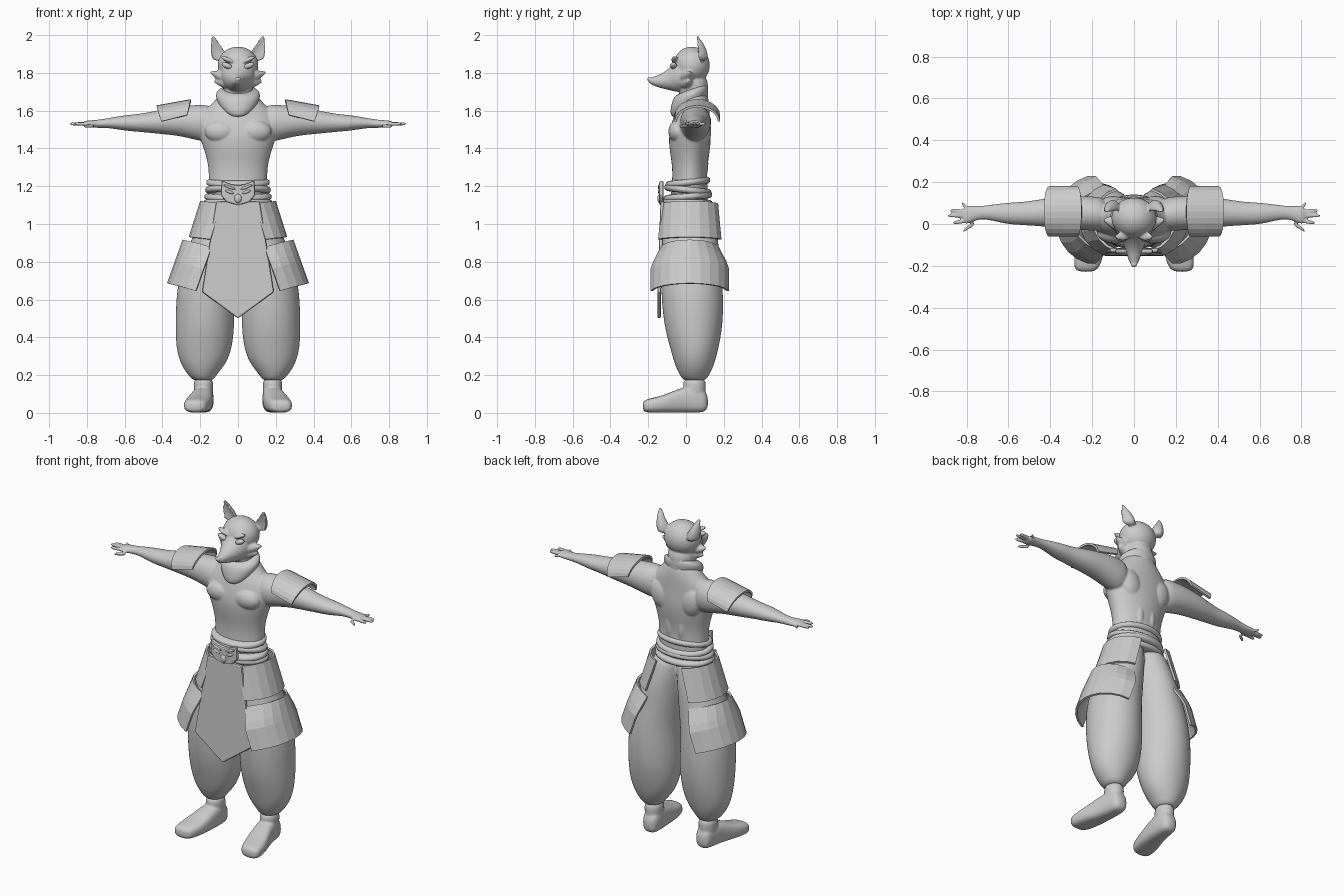
import bpy, bmesh
from math import sin, cos, pi, radians, copysign
from mathutils import Vector, Matrix, Euler

cube = bpy.data.objects.get("Cube")
if cube:
    bpy.data.objects.remove(cube, do_unlink=True)

SIDES = (1, -1)
clay = bpy.data.materials.new("clay grey")
clay.use_nodes = True
clay.diffuse_color = (0.6, 0.6, 0.6, 1)
clay.node_tree.nodes["Principled BSDF"].inputs["Base Color"].default_value = clay.diffuse_color


def finish(name, bm, smooth=True):
    """Turn a bmesh into a named object."""
    bmesh.ops.recalc_face_normals(bm, faces=bm.faces)
    for face in bm.faces:
        face.smooth = smooth
    mesh = bpy.data.meshes.new(name)
    bm.to_mesh(mesh)
    bm.free()
    mesh.materials.append(clay)
    obj = bpy.data.objects.new(name, mesh)
    bpy.context.collection.objects.link(obj)
    return obj


def subdivide(obj, levels=2):
    mod = obj.modifiers.new("round", "SUBSURF")
    mod.levels = mod.render_levels = levels
    return obj


def fuse(obj, voxel, relax):
    """Melt overlapping shells into one smooth skin."""
    subdivide(obj)
    mod = obj.modifiers.new("fuse", "REMESH")
    mod.mode = "VOXEL"
    mod.voxel_size = voxel
    mod.use_smooth_shade = True
    mod = obj.modifiers.new("relax", "SMOOTH")
    mod.iterations = relax


def loft(bm, rings, axis, side=1, tilt=0, power=1, cup=False, sides=16):
    """Skin elliptical rings (x, y, z, radius, radius) set across an axis."""
    a, b = [i for i in range(3) if i != axis]
    loops = []
    for x, y, z, ra, rb in rings:
        loop = []
        for i in range(sides):
            t = 2 * pi * i / sides
            c, s = (copysign(abs(f(t)) ** power, f(t)) for f in (cos, sin))
            if cup and s < 0:
                s *= -0.3
            p = Vector((x, y, z))
            p[a] += ra * c
            p[b] += rb * s
            p.z += tilt * s
            p.x *= side
            loop.append(bm.verts.new(p))
        loops.append(loop)
    for low, high in zip(loops, loops[1:]):
        for i in range(sides):
            j = (i + 1) % sides
            bm.faces.new((low[i], low[j], high[j], high[i]))
    bm.faces.new(loops[0])
    bm.faces.new(loops[-1])


def ball(bm, place, size, side=1, roll=0):
    """Add an ellipsoid rolled about the y axis."""
    where = Vector((place[0] * side, *place[1:]))
    turn = Euler((0, radians(roll) * side, 0))
    bmesh.ops.create_uvsphere(bm, u_segments=16, v_segments=10, radius=1,
                              matrix=Matrix.LocRotScale(where, turn, Vector(size)))


def plate(name, half, y, thick, lean=0):
    """Extrude a mirrored outline, listed top to bottom as (x, z)."""
    bm = bmesh.new()
    outline = half + [(-x, z) for x, z in reversed(half) if x > 0]
    top = half[0][1]
    face = bm.faces.new([bm.verts.new((x, y - lean * min(1, (top - z) * 3), z)) for x, z in outline])
    out = bmesh.ops.extrude_face_region(bm, geom=[face])["geom"]
    bmesh.ops.translate(bm, vec=(0, -thick, 0), verts=[v for v in out if isinstance(v, bmesh.types.BMVert)])
    obj = finish(name, bm, False)
    mod = obj.modifiers.new("soft edge", "BEVEL")
    mod.width = thick * 0.4
    mod.segments = 2
    return obj


def shell(name, point, columns, rows):
    """Faceted curved armour from a function of u in -1..1 and v in 0..1."""
    bm = bmesh.new()
    grid = [[bm.verts.new(point(2 * i / columns - 1, j / rows)) for i in range(columns + 1)]
            for j in range(rows + 1)]
    for low, high in zip(grid, grid[1:]):
        for i in range(columns):
            bm.faces.new((low[i], low[i + 1], high[i + 1], high[i]))
    obj = finish(name, bm, False)
    mod = obj.modifiers.new("thickness", "SOLIDIFY")
    mod.thickness = 0.012
    mod.offset = 0


def mix(a, b, t):
    return a + (b - a) * t


# Bare torso, arms and hands
bm = bmesh.new()
loft(bm, [(0, .015, 1.06, .15, .11), (0, .02, 1.2, .158, .096), (0, .02, 1.3, .158, .093),
          (0, .02, 1.38, .178, .108), (0, .02, 1.46, .208, .116), (0, .025, 1.53, .225, .105),
          (0, .035, 1.6, .19, .092), (0, .045, 1.64, .13, .08), (0, .04, 1.72, .08, .07)], 2)
ARM = [(.12, .045, 1.53, .08, .1), (.2, .05, 1.535, .085, .1), (.3, .055, 1.545, .08, .08),
       (.42, .055, 1.54, .07, .064), (.52, .05, 1.535, .056, .048), (.6, .05, 1.535, .054, .042),
       (.68, .055, 1.535, .038, .027), (.74, .055, 1.53, .03, .022), (.79, .045, 1.53, .044, .019),
       (.82, .04, 1.53, .046, .015)]
FINGERS = [(.825, .1, .08), (.885, .065, .06), (.895, .04, .04), (.87, .005, .015), (.82, -.035, .005)]
for side in SIDES:
    loft(bm, ARM, 0, side)
    ball(bm, (.09, -.045, 1.49), (.09, .05, .06), side)
    ball(bm, (.1, .09, 1.49), (.07, .045, .09), side, 15)
    ball(bm, (.04, .085, 1.32), (.03, .035, .1), side)
    for tip, y, root in FINGERS:
        start = .76 if y < 0 else .8
        loft(bm, [(mix(start, tip, t), mix(root, y, t), 1.53 - .012 * (y < 0), r, r)
                  for t, r in ((0, .012), (.5, .011), (1, .009))], 0, side, sides=8)
fuse(finish("torso_and_arms", bm), .006, 3)

# Head with muzzle, cheek tufts and cupped ears
bm = bmesh.new()
ball(bm, (0, .03, 1.84), (.112, .1, .1))
loft(bm, [(0, .03, 1.8, .1, .1), (0, -.04, 1.79, .09, .095), (0, -.08, 1.77, .062, .065),
          (0, -.12, 1.757, .042, .042), (0, -.165, 1.755, .029, .027), (0, -.2, 1.76, .016, .014)], 1)
loft(bm, [(0, .045, 1.62, .08, .075), (0, .04, 1.7, .08, .078), (0, .035, 1.8, .09, .085)], 2)
ball(bm, (0, -.195, 1.767), (.017, .012, .012))
for side in SIDES:
    loft(bm, [(.095, .055, 1.86, .046, .065), (.106, .058, 1.91, .04, .058),
              (.12, .056, 1.95, .026, .042), (.135, .05, 2.003, .006, .01)], 2, side, cup=True)
    loft(bm, [(.06, 0, 1.78, .05, .045), (.11, .01, 1.785, .03, .025), (.15, .02, 1.805, .005, .005)], 0, side)
    loft(bm, [(.05, 0, 1.75, .05, .045), (.09, .005, 1.75, .028, .025), (.13, .015, 1.755, .005, .005)], 0, side)
    ball(bm, (.055, -.06, 1.87), (.04, .02, .012), side, -25)
fuse(finish("head", bm), .006, 4)

# Almond eyes
bm = bmesh.new()
for side in SIDES:
    ball(bm, (.058, -.066, 1.838), (.03, .018, .015), side, -22)
finish("eyes", bm)

# Neck scarf
bm = bmesh.new()
loft(bm, [(0, .005, 1.585, .05, .07), (0, .01, 1.61, .09, .098), (0, .02, 1.66, .118, .1),
          (0, .025, 1.695, .122, .095), (0, .03, 1.72, .09, .075)], 2, tilt=.03)
subdivide(finish("neck_scarf", bm))

# Baggy trousers
LEG = [(.183, .045, .165, .052, .057), (.19, .045, .2, .075, .08), (.185, .045, .25, .118, .105),
       (.18, .045, .33, .15, .128), (.175, .04, .45, .16, .157), (.175, .035, .58, .157, .167),
       (.17, .03, .7, .15, .166), (.145, .025, .82, .142, .156), (.115, .025, .95, .122, .146),
       (.085, .02, 1.05, .105, .127), (.075, .015, 1.13, .095, .112)]
bm = bmesh.new()
for side in SIDES:
    loft(bm, LEG, 2, side)
fuse(finish("trousers", bm), .009, 4)

# Boots with a square toe and a plain ankle
bm = bmesh.new()
for side in SIDES:
    loft(bm, [(.18, .12, .055, .042, .05), (.18, .06, .075, .054, .075), (.19, -.03, .067, .06, .067),
              (.21, -.12, .046, .072, .046), (.225, -.2, .038, .066, .038),
              (.23, -.23, .035, .045, .028)], 1, side, power=.7)
    loft(bm, [(.183, .045, .06, .052, .06), (.183, .045, .13, .051, .06),
              (.183, .045, .19, .056, .064)], 2, side)
fuse(finish("boots", bm), .006, 3)

# Wrapped waist sash
for i, (z, tilt, grow) in enumerate([(1.22, .012, 0), (1.18, -.014, .006), (1.145, .01, .01), (1.115, -.006, .012)]):
    bm = bmesh.new()
    loft(bm, [(0, .01, z + dz, .165 + grow + dr, .115 + grow + dr)
              for dz, dr in ((-.022, -.012), (-.012, .006), (.012, .006), (.022, -.012))],
         2, tilt=tilt, sides=24)
    subdivide(finish(f"sash_wrap_{i + 1}", bm), 1)

# Animal mask buckle with brow, eyes and snout
plate("buckle", [(0, 1.205), (.035, 1.21), (.088, 1.232), (.09, 1.15), (.06, 1.115), (0, 1.098)], -.118, .024)
bm = bmesh.new()
ball(bm, (0, -.14, 1.135), (.02, .012, .024))
for side in SIDES:
    ball(bm, (.045, -.141, 1.17), (.024, .008, .008), side, -20)
    ball(bm, (.045, -.141, 1.195), (.034, .008, .007), side, -20)
finish("buckle_face", bm)

# Pointed front apron
plate("apron", [(0, 1.12), (.115, 1.12), (.19, .64), (0, .5)], -.115, .02, .017)

# Hip armour, two overlapping plates on each thigh, and shoulder guards
for side, word in zip(SIDES, ("left", "right")):
    def upper(u, v):
        t = u * radians(75)
        return (side * (mix(.255, .195, v) - .15 * (1 - cos(t))),
                .02 + mix(.168, .15, v) * sin(t), mix(.93, 1.12, v) - .012 * u * u)

    def lower(u, v):
        t = u * radians(75)
        span = .21 - .055 * max(0, v - .55) / .45
        return (side * (mix(.37, .288, v) - .2 * (1 - cos(t))),
                .02 + span * sin(t), mix(.685, .915, v) - .04 * u * u)

    def guard(u, v):
        t = u * radians(88)
        return (side * (mix(.25, .43, v) + mix(.02, -.025, v) * u * u),
                .06 + .115 * sin(t), mix(1.655, 1.622, v) - .082 * (1 - cos(t)))

    shell(word + "_upper_hip_plate", upper, 8, 2)
    shell(word + "_lower_hip_plate", lower, 10, 6)
    shell(word + "_shoulder_guard", guard, 12, 2)
